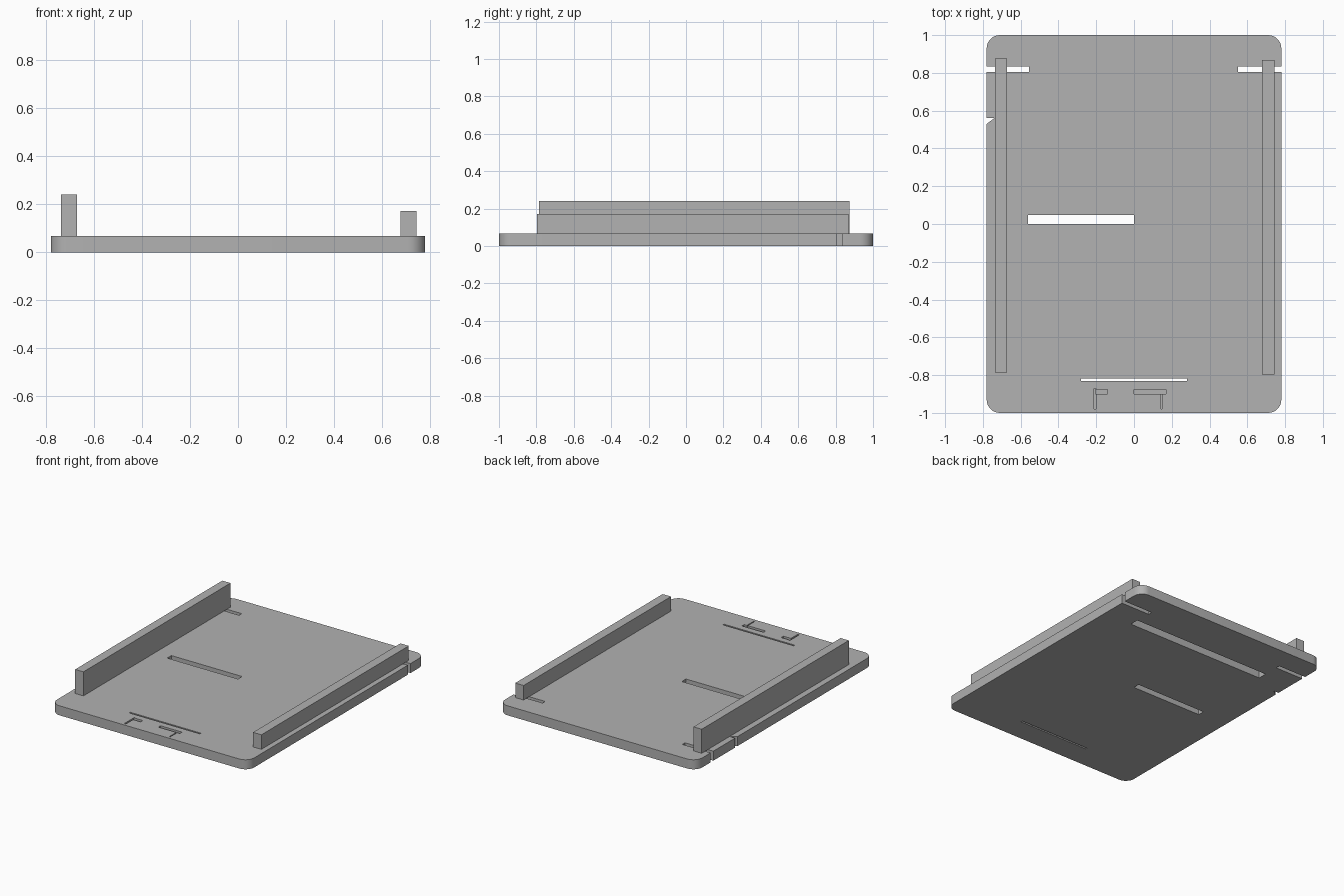
import bpy
import bmesh
import math
from mathutils import Vector

start_cube = bpy.data.objects.get("Cube")
if start_cube:
    bpy.data.objects.remove(start_cube, do_unlink=True)

THICK = 0.068
HALF_X = 0.78

grey = bpy.data.materials.new("plain_grey")
grey.use_nodes = True
grey.diffuse_color = (0.445, 0.445, 0.445, 1)
bsdf = next(n for n in grey.node_tree.nodes if n.type == 'BSDF_PRINCIPLED')
bsdf.inputs["Base Color"].default_value = grey.diffuse_color
bsdf.inputs["Roughness"].default_value = 0.7


def prism(name, outline, z0, z1):
    """Extrude a flat outline from z0 to z1."""
    bm = bmesh.new()
    face = bm.faces.new([bm.verts.new((x, y, z0)) for x, y in outline])
    grown = bmesh.ops.extrude_face_region(bm, geom=[face])["geom"]
    verts = [g for g in grown if isinstance(g, bmesh.types.BMVert)]
    bmesh.ops.translate(bm, verts=verts, vec=Vector((0, 0, z1 - z0)))
    bmesh.ops.recalc_face_normals(bm, faces=bm.faces)
    mesh = bpy.data.meshes.new(name)
    bm.to_mesh(mesh)
    bm.free()
    mesh.materials.append(grey)
    obj = bpy.data.objects.new(name, mesh)
    bpy.context.collection.objects.link(obj)
    return obj


def block(name, x0, x1, y0, y1, z0, z1):
    return prism(name, [(x0, y0), (x1, y0), (x1, y1), (x0, y1)], z0, z1)


def cut(target, cutter):
    """Subtract a cutter, then remove it."""
    mod = target.modifiers.new("cut", 'BOOLEAN')
    mod.operation = 'DIFFERENCE'
    mod.solver = 'EXACT'
    mod.object = cutter
    cutter.hide_render = True
    bpy.context.view_layer.objects.active = target
    bpy.ops.object.modifier_apply(modifier=mod.name)
    bpy.data.objects.remove(cutter, do_unlink=True)


# Base plate with rounded corners
radius, steps = 0.07, 8
outline = []
for quarter, (sx, sy) in enumerate([(1, 1), (-1, 1), (-1, -1), (1, -1)]):
    for i in range(steps + 1):
        a = (quarter + i / steps) * math.pi / 2
        outline.append((sx * (HALF_X - radius) + radius * math.cos(a),
                        sy * (1 - radius) + radius * math.sin(a)))
plate = prism("base_plate", outline, 0, THICK)

LOW, HIGH = -0.05, 0.15
# Side notches, middle slot and thin front slot, all cut right through
cut(plate, block("right_notch", -0.9, -0.555, 0.805, 0.835, LOW, HIGH))
cut(plate, block("left_notch", 0.55, 0.9, 0.805, 0.835, LOW, HIGH))
cut(plate, block("middle_slot", -0.56, 0, 0, 0.047, LOW, HIGH))
cut(plate, block("front_slot", -0.28, 0.28, -0.83, -0.818, LOW, HIGH))

# Blind groove in the underside near the back
cut(plate, block("under_groove", -0.555, 0.555, 0.63, 0.695, LOW, 0.062))

# Small chipped corner on the right edge
cut(plate, prism("edge_chip", [(-0.80, 0.515), (-0.74, 0.56), (-0.80, 0.56)],
                 LOW, HIGH))

# Shallow clip pockets and their narrow channels at the front
cut(plate, block("right_clip_pocket", -0.205, -0.14, -0.90, -0.875, 0.035, HIGH))
cut(plate, block("left_clip_pocket", 0, 0.17, -0.90, -0.875, 0.035, HIGH))
cut(plate, block("right_clip_channel", -0.212, -0.2, -0.98, -0.87, 0.05, HIGH))
cut(plate, block("left_clip_channel", 0.142, 0.149, -0.98, -0.89, 0.05, HIGH))

# Rails standing on the plate, the right one taller
block("right_rail", -0.737, -0.672, -0.787, 0.875, THICK, 0.24)
block("left_rail", 0.677, 0.743, -0.797, 0.868, THICK, 0.172)

# Smooth the rounded corners and keep the edges sharp
bpy.ops.object.select_all(action='DESELECT')
plate.select_set(True)
bpy.context.view_layer.objects.active = plate
bpy.ops.object.shade_smooth_by_angle(angle=math.radians(30))
